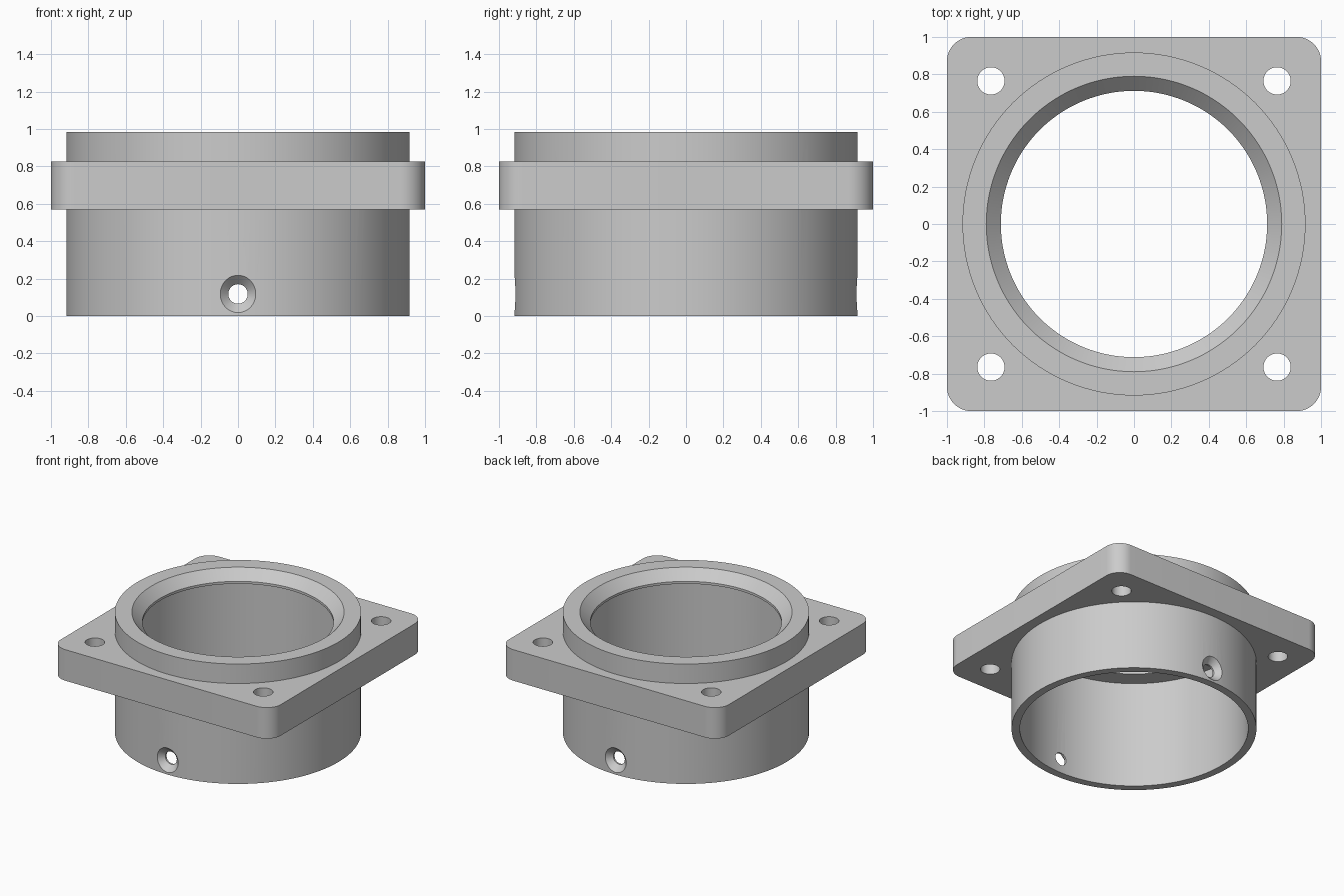
import bpy, bmesh, math
from mathutils import Matrix

SEGMENTS = 128
RING_R = 0.917

cube = bpy.data.objects.get("Cube")
if cube:
    bpy.data.objects.remove(cube, do_unlink=True)

grey = bpy.data.materials.new("plain grey")
grey.use_nodes = True
colour = (0.6, 0.6, 0.6, 1)
grey.diffuse_color = colour
grey.node_tree.nodes["Principled BSDF"].inputs["Base Color"].default_value = colour


def add_object(name, bm):
    bmesh.ops.recalc_face_normals(bm, faces=bm.faces)
    mesh = bpy.data.meshes.new(name)
    bm.to_mesh(mesh)
    bm.free()
    mesh.materials.append(grey)
    obj = bpy.data.objects.new(name, mesh)
    bpy.context.collection.objects.link(obj)
    return obj


def lathe(name, profile, segments=SEGMENTS):
    """Spin a closed (radius, height) outline around z."""
    bm = bmesh.new()
    verts = [bm.verts.new((r, 0, z)) for r, z in profile]
    edges = [bm.edges.new((v, verts[i - 1])) for i, v in enumerate(verts)]
    bmesh.ops.spin(bm, geom=verts + edges, cent=(0, 0, 0), axis=(0, 0, 1),
                   angle=math.tau, steps=segments, use_merge=True)
    bmesh.ops.remove_doubles(bm, verts=bm.verts, dist=1e-5)
    return add_object(name, bm)


def cone(bm, r1, r2, depth, matrix):
    bmesh.ops.create_cone(bm, cap_ends=True, segments=48, radius1=r1,
                          radius2=r2, depth=depth, matrix=matrix)


def combine(target, other, operation):
    """Apply a boolean, then discard the helper."""
    other.hide_render = True
    mod = target.modifiers.new("combine", 'BOOLEAN')
    mod.operation = operation
    mod.solver = 'EXACT'
    mod.object = other
    bpy.context.view_layer.objects.active = target
    bpy.ops.object.modifier_apply(modifier=mod.name)
    bpy.data.objects.remove(other, do_unlink=True)


# Hollow collar: wide bore below, thin lip and chamfered mouth on top
collar = lathe("flanged_collar", [
    (RING_R, 0), (RING_R, 0.985), (0.79, 0.985), (0.712, 0.905),
    (0.712, 0.885), (0.855, 0.885), (0.855, 0)])

# Square flange with rounded corners
bm = bmesh.new()
bmesh.ops.create_cube(bm, size=1, matrix=Matrix.Translation((0, 0, 0.6975))
                      @ Matrix.Diagonal((2, 2, 0.255, 1)))
corners = [e for e in bm.edges
           if abs(e.verts[0].co.z - e.verts[1].co.z) > 0.1]
bmesh.ops.bevel(bm, geom=corners, offset=0.13, segments=12, profile=0.5,
                affect='EDGES')
flange = add_object("flange", bm)

# Centre opening, kept inside the collar wall
bm = bmesh.new()
bmesh.ops.create_cone(bm, cap_ends=True, segments=SEGMENTS, radius1=0.885,
                      radius2=0.885, depth=2, matrix=Matrix.Identity(4))
combine(flange, add_object("centre_cutter", bm), 'DIFFERENCE')

# Four bolt holes
bm = bmesh.new()
for x in (-1, 1):
    for y in (-1, 1):
        cone(bm, 0.073, 0.073, 2, Matrix.Translation((x * 0.765, y * 0.765, 0.7)))
combine(flange, add_object("bolt_cutter", bm), 'DIFFERENCE')
combine(collar, flange, 'UNION')

# Countersunk screw holes, front and back
for side in (-1, 1):
    turn = Matrix.Rotation(-side * math.pi / 2, 4, 'X')
    for name, r1, r2, depth, y in (("screw", 0.052, 0.052, 0.4, 0.9),
                                   ("sink", 0.05, 0.15, 0.1, 0.917)):
        bm = bmesh.new()
        cone(bm, r1, r2, depth, Matrix.Translation((0, side * y, 0.118)) @ turn)
        combine(collar, add_object(name + "_cutter", bm), 'DIFFERENCE')

# Smooth curves with crisp edges
bpy.ops.object.select_all(action='DESELECT')
collar.select_set(True)
bpy.context.view_layer.objects.active = collar
bpy.ops.object.shade_smooth_by_angle(angle=math.radians(25))
